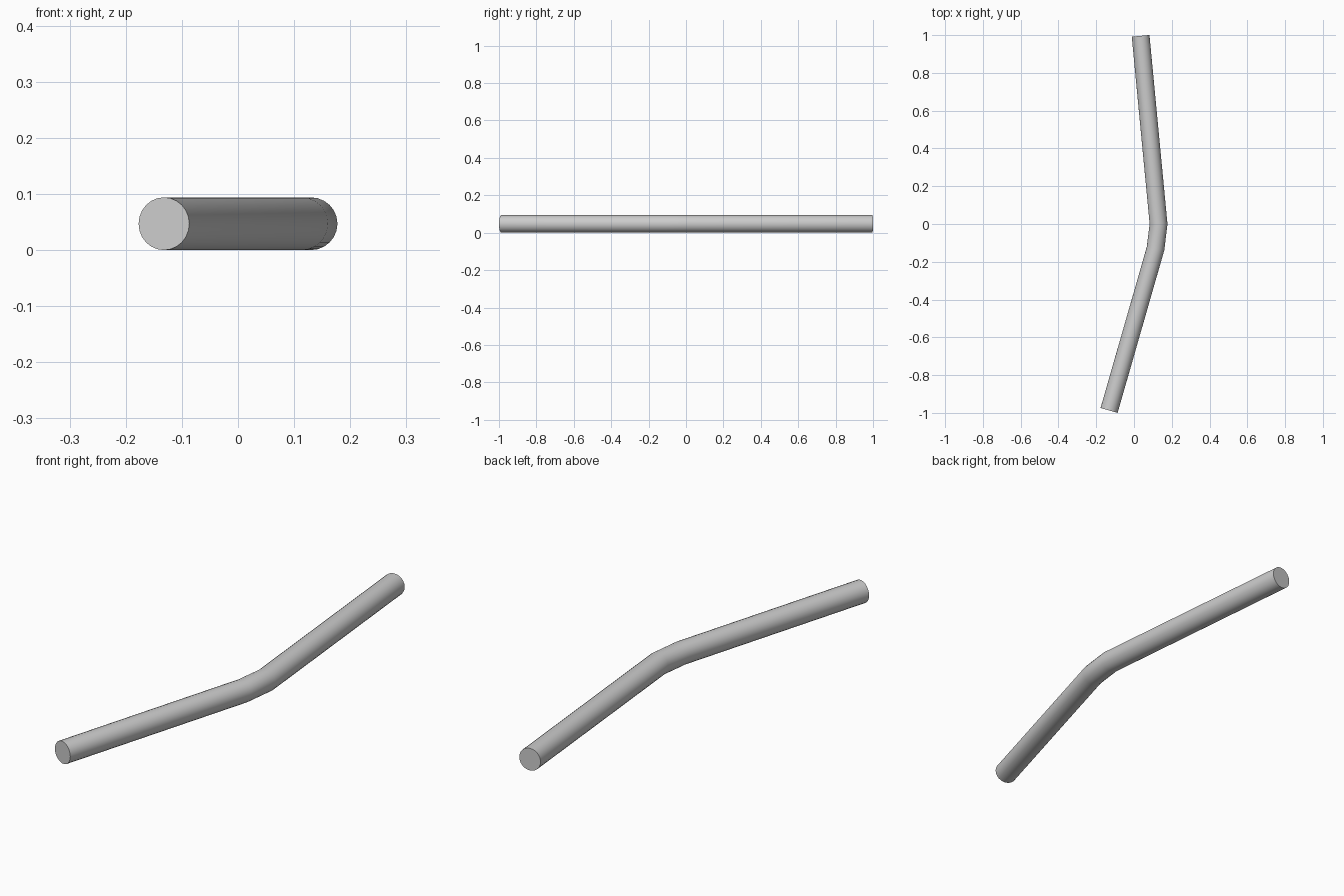
import bpy, bmesh, math
from mathutils import Vector

if "Cube" in bpy.data.objects:
    bpy.data.objects.remove(bpy.data.objects["Cube"])

R = 0.047
SIDES = 24
# Centre line of the bent tube, front end to back end
PATH = [Vector(p) for p in ((-0.132, -0.987, R), (0.114, -0.13, R),
                            (0.130, 0.0, R), (0.035, 0.996, R))]

bm = bmesh.new()
rings = []
for i, p in enumerate(PATH):
    # Mitred ring, so the tube keeps its thickness through the bend
    d_in = (p - PATH[i - 1]).normalized() if i > 0 else (PATH[1] - p).normalized()
    d_out = (PATH[i + 1] - p).normalized() if i < len(PATH) - 1 else d_in
    t = (d_in + d_out).normalized()
    side = Vector((t.y, -t.x, 0)) / t.dot(d_in)
    ring = []
    for k in range(SIDES):
        a = 2 * math.pi * k / SIDES
        ring.append(bm.verts.new(p + side * R * math.cos(a) + Vector((0, 0, R * math.sin(a)))))
    rings.append(ring)

# Tube walls
for a, b in zip(rings, rings[1:]):
    for k in range(SIDES):
        n = (k + 1) % SIDES
        bm.faces.new((a[k], a[n], b[n], b[k]))
# End caps
bm.faces.new(rings[0])
bm.faces.new(rings[-1])
bmesh.ops.recalc_face_normals(bm, faces=bm.faces)

mesh = bpy.data.meshes.new("bent_tube")
bm.to_mesh(mesh)
bm.free()
tube = bpy.data.objects.new("bent_tube", mesh)
bpy.context.collection.objects.link(tube)
bpy.context.view_layer.objects.active = tube
tube.select_set(True)
bpy.ops.object.shade_smooth_by_angle(angle=math.radians(30))
